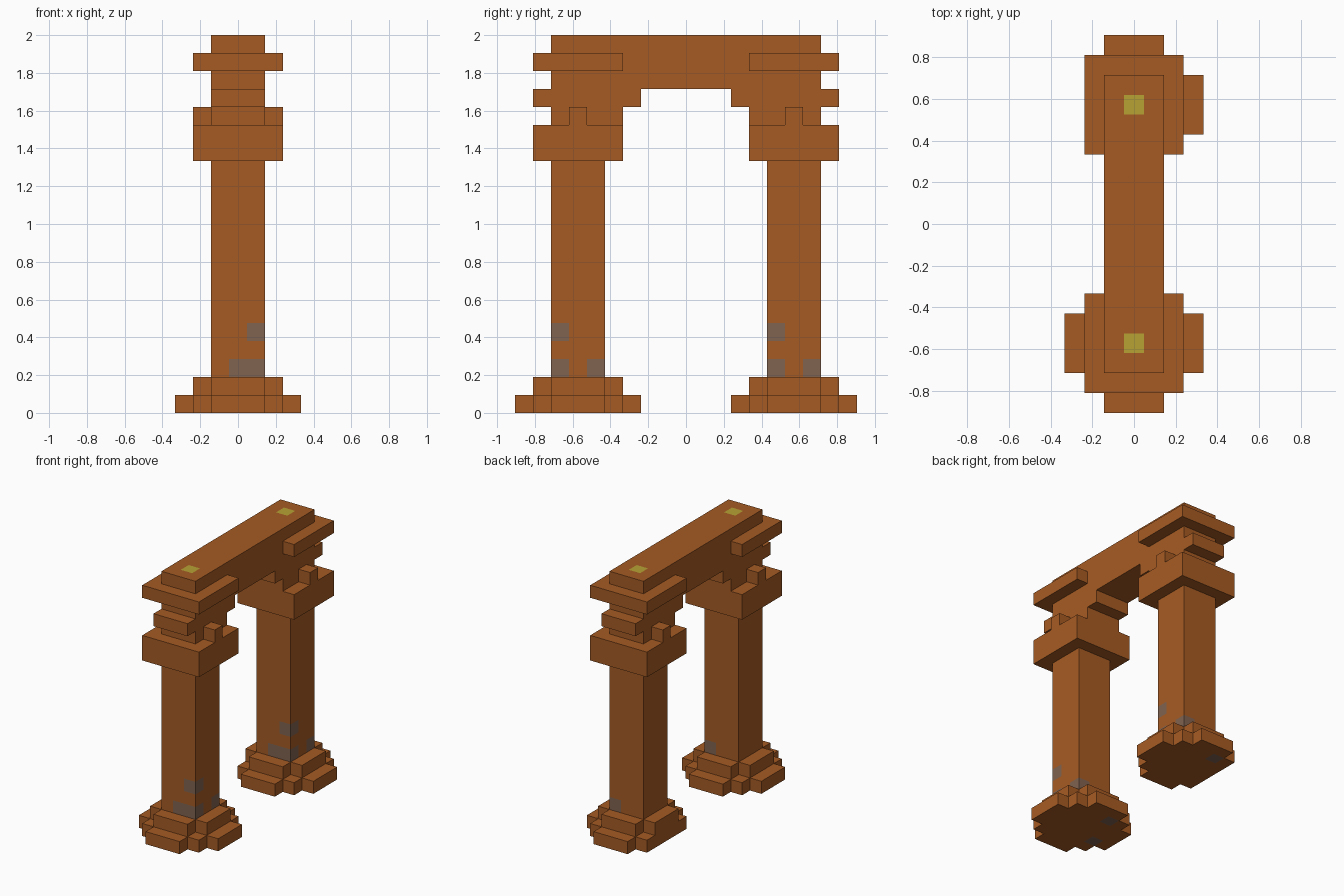
import bpy
import bmesh
from mathutils import Vector

cube = bpy.data.objects.get("Cube")
if cube:
    bpy.data.objects.remove(cube, do_unlink=True)

U = 2 / 21          # one block
PILLAR_Y = 6        # pillar distance from the middle, in blocks


def material(name, rgb):
    mat = bpy.data.materials.new(name)
    mat.use_nodes = True
    colour = (*rgb, 1)
    mat.diffuse_color = colour
    bsdf = next(n for n in mat.node_tree.nodes if n.type == 'BSDF_PRINCIPLED')
    bsdf.inputs["Base Color"].default_value = colour
    return mat


BROWN = material("rust_brown", (0.38, 0.105, 0.017))
GREY = material("weathered_grey", (0.22, 0.125, 0.08))
GOLD = material("dull_gold", (0.48, 0.36, 0.035))


def rect(hx, y0, y1):
    """Plan outline of a block centred on x."""
    return [(-hx, y0), (hx, y0), (hx, y1), (-hx, y1)]


def mirrored(quarter):
    """Full plan outline from the points of its +x +y quarter."""
    right = [(x, -y) for x, y in reversed(quarter)] + quarter
    return right + [(-x, y) for x, y in reversed(right)]


def prism(name, outline, z0, z1, y=0, cells=(), paint=GREY):
    """Extrude an outline upward; cut out and paint the listed block cells."""
    bm = bmesh.new()
    points = list(dict.fromkeys(outline))
    floor = bm.faces.new([bm.verts.new((px, py, z0)) for px, py in points])
    top = bmesh.ops.extrude_face_region(bm, geom=[floor])["geom"]
    bmesh.ops.translate(bm, vec=(0, 0, z1 - z0),
                        verts=[v for v in top if isinstance(v, bmesh.types.BMVert)])
    bmesh.ops.recalc_face_normals(bm, faces=bm.faces)
    for cell in cells:
        for axis in range(3):
            for side in (-0.5, 0.5):
                normal, point = Vector(), Vector()
                normal[axis] = 1
                point[axis] = cell[axis] + side
                bmesh.ops.bisect_plane(bm, geom=bm.verts[:] + bm.edges[:] + bm.faces[:],
                                       dist=1e-4, plane_co=point, plane_no=normal)
    for face in bm.faces:
        centre = face.calc_center_median()
        if any(max(map(abs, centre - Vector(c))) < 0.51 for c in cells):
            face.material_index = 1
    bmesh.ops.scale(bm, vec=(U, U, U), verts=bm.verts)
    mesh = bpy.data.meshes.new(name)
    bm.to_mesh(mesh)
    bm.free()
    mesh.materials.append(BROWN)
    if cells:
        mesh.materials.append(paint)
    obj = bpy.data.objects.new(name, mesh)
    obj.location.y = y * U
    bpy.context.scene.collection.objects.link(obj)
    return obj


# Plan outlines shared by both pillars
foot = mirrored([(3.5, 1.5), (2.5, 1.5), (2.5, 2.5), (1.5, 2.5), (1.5, 3.5)])
step = mirrored([(2.5, 1.5), (1.5, 1.5), (1.5, 2.5)])
neck = mirrored([(2.5, 0.5), (1.5, 0.5), (1.5, 1.5)])
shaft_stains = [(1, -1, 2.5), (0, -1, 2.5), (1, 1, 2.5), (1, -1, 4.5)]
foot_stains = [(-1, 2, 0.5), (-2, -1, 0.5)]

for label, s in (("front", -1), ("back", 1)):
    y = s * PILLAR_Y
    # The back foot has no outer lobe on its -x side
    if s > 0:
        outline = [(max(px, -2.5), py) for px, py in foot]
        stains = foot_stains[:1]
    else:
        outline, stains = foot, foot_stains
    prism(label + "_foot", outline, 0, 1, y, stains)
    prism(label + "_foot_step", step, 1, 2, y)
    prism(label + "_shaft", rect(1.5, -1.5, 1.5), 2, 14, y, shaft_stains)
    prism(label + "_capital", rect(2.5, -2.5, 2.5), 14, 16, y)
    # Neck with side pegs, one block longer toward the opening
    inner = [(px, py - s if py * s < -1 else py) for px, py in neck]
    prism(label + "_neck", inner, 16, 17, y)
    ends = sorted((2.5 * s, -3.5 * s))
    prism(label + "_bracket", rect(1.5, *ends), 17, 18, y)
    prism(label + "_top_plate", rect(2.5, -2.5, 2.5), 19, 20, y)

# Lintel with a gold inlay above each pillar
prism("lintel", rect(1.5, -7.5, 7.5), 18, 21,
      cells=[(0, s * PILLAR_Y, 20.5) for s in (-1, 1)], paint=GOLD)
